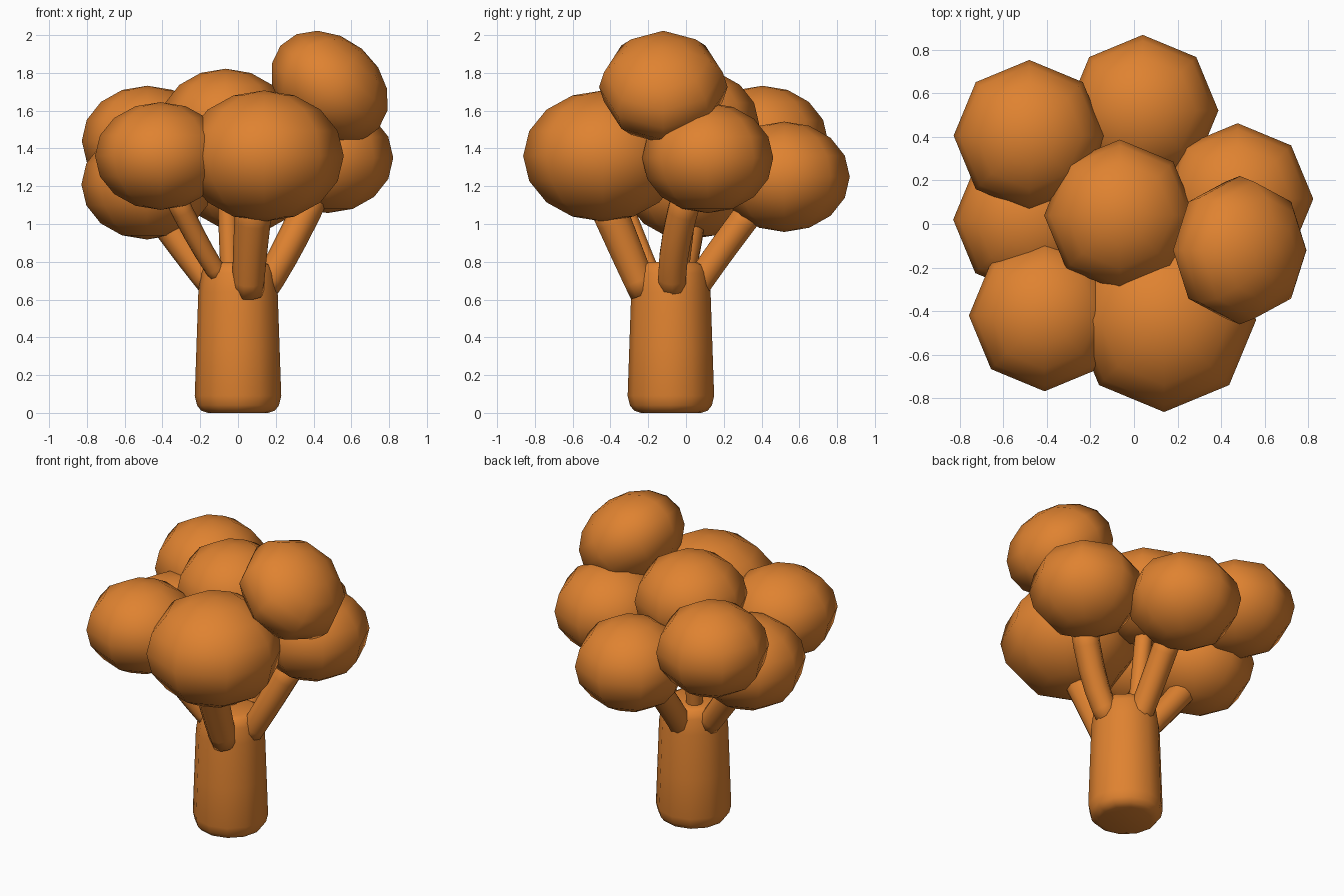
import bpy, bmesh, math
from mathutils import Vector, Matrix

if "Cube" in bpy.data.objects:
    bpy.data.objects.remove(bpy.data.objects["Cube"])

orange = bpy.data.materials.new("orange")
orange.diffuse_color = (0.74, 0.225, 0.03, 1)
orange.use_nodes = True
orange.node_tree.nodes["Principled BSDF"].inputs["Base Color"].default_value = orange.diffuse_color


def finish(bm, name):
    bmesh.ops.recalc_face_normals(bm, faces=bm.faces[:])
    for f in bm.faces:
        f.smooth = True
    me = bpy.data.meshes.new(name)
    bm.to_mesh(me)
    bm.free()
    me.materials.append(orange)
    ob = bpy.data.objects.new(name, me)
    bpy.context.collection.objects.link(ob)
    return ob


def tube(name, rings, sides):
    """Capped tube through (centre, radius) rings; upright rings unless the path leans."""
    bm = bmesh.new()
    loops = []
    for i, (c, r) in enumerate(rings):
        a = Vector(rings[max(i - 1, 0)][0])
        b = Vector(rings[min(i + 1, len(rings) - 1)][0])
        rot = Vector((0, 0, 1)).rotation_difference((b - a).normalized())
        loops.append([bm.verts.new(Vector(c) + rot @ Vector(
            (r * math.cos(t), r * math.sin(t), 0)))
            for t in [2 * math.pi * k / sides for k in range(sides)]])
    for lo, hi in zip(loops, loops[1:]):
        for k in range(sides):
            j = (k + 1) % sides
            bm.faces.new((lo[k], lo[j], hi[j], hi[k]))
    bm.faces.new(loops[0][::-1])
    bm.faces.new(loops[-1])
    return finish(bm, name)


# Trunk with softened ends
profile = [(0, .16), (.012, .195), (.04, .217), (.09, .229), (.35, .22),
           (.64, .21), (.74, .195), (.785, .175), (.80, .14)]
tube("trunk", [((0, -.08, z), r) for z, r in profile], 12)

# Branches: start, bend, end, start radius, end radius
branches = {
    "front_branch": ((.055, -.22, .63), (.06, -.30, .82), (.09, -.44, 1.15), .08, .10),
    "right_branch": ((.12, -.07, .63), (.26, -.07, .86), (.42, .02, 1.2), .075, .085),
    "back_branch": ((-.0, .02, .62), (.0, .17, .84), (.02, .38, 1.12), .075, .08),
    "left_branch": ((-.12, -.04, .65), (-.27, .0, .85), (-.43, .03, 1.08), .07, .085),
    "front_left_branch": ((-.08, -.17, .70), (-.20, -.25, .88), (-.36, -.38, 1.2), .05, .06),
    "middle_branch": ((-.04, -.04, .7), (-.05, -.01, .95), (-.06, .03, 1.35), .05, .055),
}
for name, (p0, p1, p2, r0, r2) in branches.items():
    p0, p1, p2 = Vector(p0), Vector(p1), Vector(p2)
    q = p1 * 2 - (p0 + p2) / 2      # control point so the curve meets the bend
    q = (q + p1) / 2
    rings = []
    for i in range(6):
        t = i / 5
        rings.append(((1 - t) ** 2 * p0 + 2 * t * (1 - t) * q + t * t * p2, r0 + (r2 - r0) * t))
    tube(name, rings, 10)

# Foliage balls: centre, width radius, height radius, tilt about y
balls = {
    "back_left_foliage": ((-.48, .405, 1.44), .347, .292, 0),
    "back_foliage": ((.04, .52, 1.25), .347, .292, 0),
    "right_foliage": ((.475, .115, 1.35), .347, .292, 0),
    "middle_foliage": ((-.065, .04, 1.53), .347, .292, 0),
    "left_foliage": ((-.482, .02, 1.21), .347, .292, 0),
    "front_left_foliage": ((-.41, -.42, 1.36), .347, .285, 0),
    "front_foliage": ((.138, -.44, 1.36), .422, .347, 0),
    "top_right_foliage": ((.485, -.12, 1.725), .34, .265, 40),
}
for name, (c, r, h, tilt) in balls.items():
    bm = bmesh.new()
    m = (Matrix.Translation(c) @ Matrix.Rotation(math.radians(tilt), 4, 'Y')
         @ Matrix.Diagonal((r, r, h, 1)))
    bmesh.ops.create_uvsphere(bm, u_segments=8, v_segments=8, radius=1, matrix=m)
    finish(bm, name)
